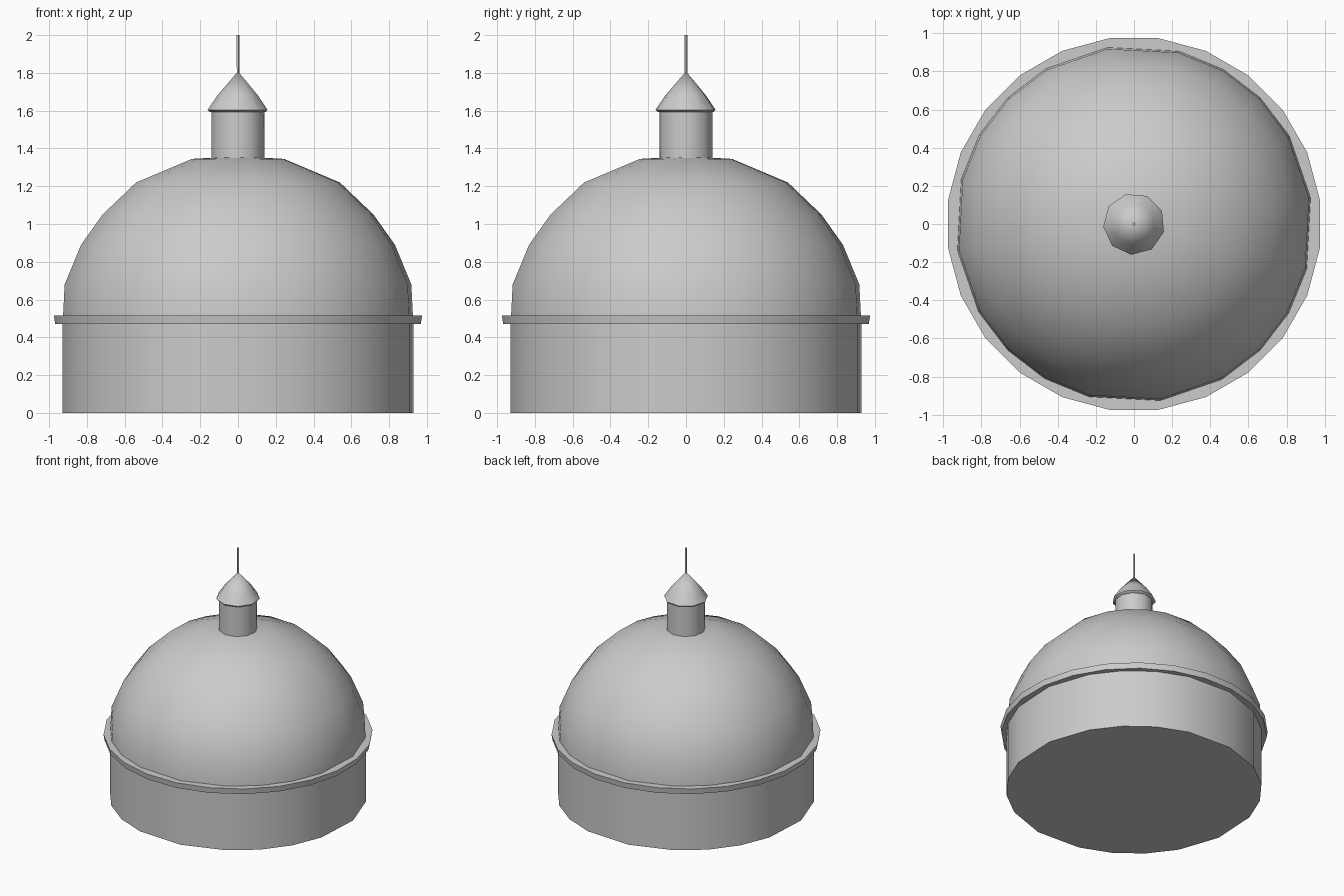
import bpy, bmesh, math

if "Cube" in bpy.data.objects:
    bpy.data.objects.remove(bpy.data.objects["Cube"])

stone = bpy.data.materials.new("grey_stone")
stone.diffuse_color = (0.6, 0.6, 0.6, 1)
stone.use_nodes = True
stone.node_tree.nodes["Principled BSDF"].inputs["Base Color"].default_value = stone.diffuse_color


def even(n, start=0):
    return [start + 360 * i / n for i in range(n)]


def lathe(name, profile, angles, smooth=35):
    """Spin (radius, z) points through the given angles; radius 0 makes a pole, open ends get caps."""
    bm = bmesh.new()
    rings = []
    for r, z in profile:
        if r == 0:
            rings.append([bm.verts.new((0, 0, z))])
        else:
            rings.append([bm.verts.new((r * math.cos(math.radians(a)),
                                        r * math.sin(math.radians(a)), z)) for a in angles])
    n = len(angles)
    for lo, hi in zip(rings, rings[1:]):
        for i in range(n):
            j = (i + 1) % n
            if len(hi) == 1:
                bm.faces.new((lo[i], lo[j], hi[0]))
            else:
                bm.faces.new((lo[i], lo[j], hi[j], hi[i]))
    for ring in (rings[0], rings[-1]):
        if len(ring) > 1:
            bm.faces.new(ring)
    bmesh.ops.recalc_face_normals(bm, faces=bm.faces[:])
    mesh = bpy.data.meshes.new(name)
    bm.to_mesh(mesh)
    bm.free()
    obj = bpy.data.objects.new(name, mesh)
    bpy.context.collection.objects.link(obj)
    mesh.materials.append(stone)
    bpy.ops.object.select_all(action='DESELECT')
    obj.select_set(True)
    bpy.context.view_layer.objects.active = obj
    bpy.ops.object.shade_smooth_by_angle(angle=math.radians(smooth))
    return obj


# Uneven wall facets, repeated in each quarter
wall = [q * 90 + a for q in range(4) for a in (8.5, 29.5, 45, 60, 75.5)]

# Drum, ledge and dome
lathe("drum", [(0.94, 0), (0.94, 0.5)], wall)
lathe("ledge", [(0.976, 0.47), (0.983, 0.515)], even(24, 7.5))
lathe("dome", [(0.937, 0.5), (0.928, 0.68), (0.84, 0.89), (0.725, 1.05),
               (0.545, 1.22), (0.245, 1.345), (0, 1.358)], wall)

# Lantern with its pointed roof and spike
lathe("lantern", [(0.142, 1.3), (0.142, 1.6)], even(10, 10), 50)
lathe("lantern_roof", [(0.15, 1.592), (0.162, 1.604), (0.11, 1.68), (0, 1.808)], even(9, 25), 50)
lathe("spike", [(0.008, 1.79), (0.009, 2.0)], even(5))
